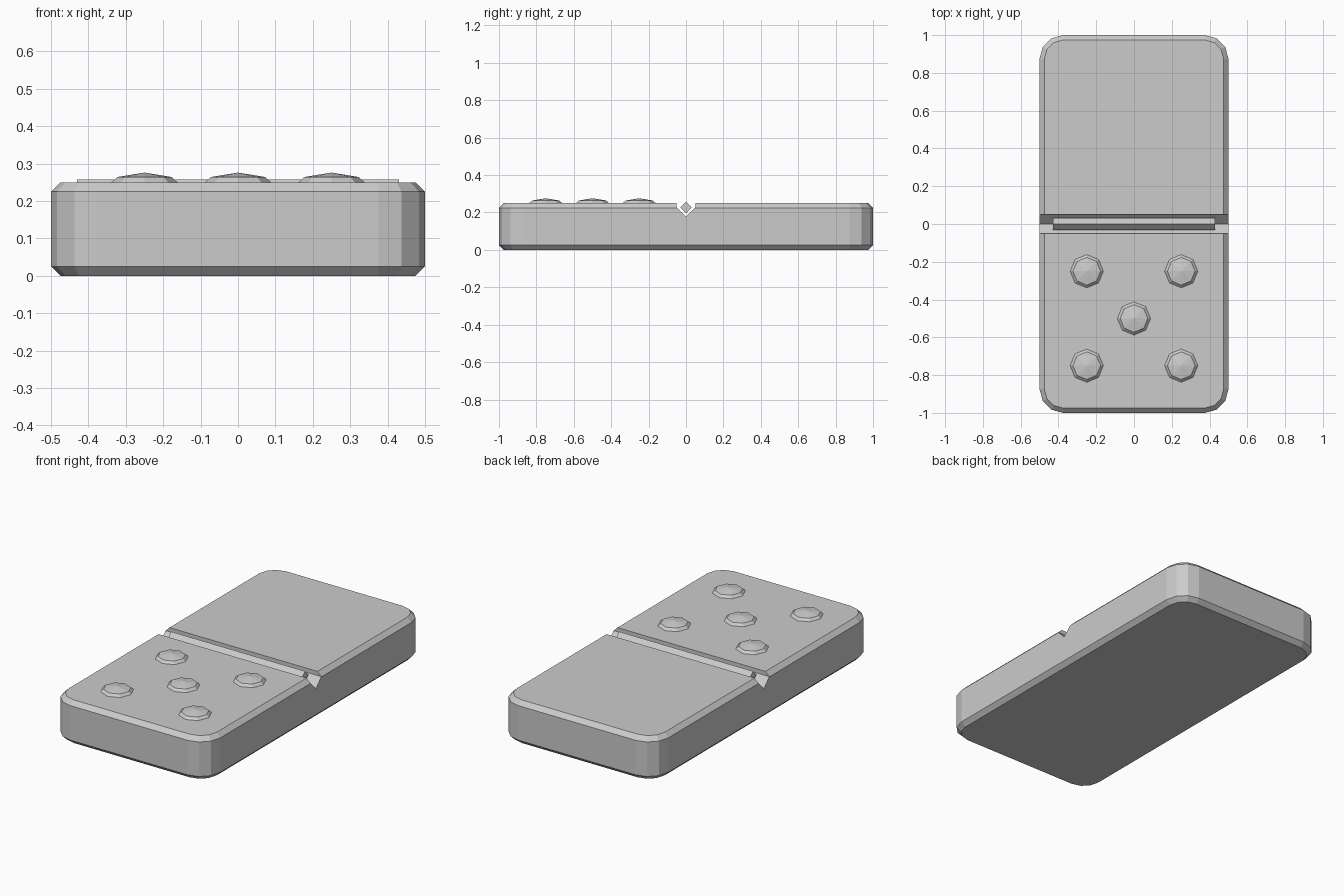
import bpy, bmesh, math

if "Cube" in bpy.data.objects:
    bpy.data.objects.remove(bpy.data.objects["Cube"])


def make_object(name, bm):
    bmesh.ops.recalc_face_normals(bm, faces=bm.faces)
    mesh = bpy.data.meshes.new(name)
    bm.to_mesh(mesh)
    bm.free()
    obj = bpy.data.objects.new(name, mesh)
    bpy.context.collection.objects.link(obj)
    return obj


def prism_x(name, profile, half):
    """Extrude a (y, z) profile along x."""
    bm = bmesh.new()
    face = bm.faces.new([bm.verts.new((-half, y, z)) for y, z in profile])
    new = bmesh.ops.extrude_face_region(bm, geom=[face])["geom"]
    verts = [v for v in new if isinstance(v, bmesh.types.BMVert)]
    bmesh.ops.translate(bm, verts=verts, vec=(2 * half, 0, 0))
    return make_object(name, bm)


def pip(name, x, y):
    """Low eight-sided stud with a shallow pointed top."""
    bm = bmesh.new()
    rings = []
    for r, z in ((0.088, 0.24), (0.088, 0.25), (0.073, 0.264)):
        rings.append([bm.verts.new((x + r * math.cos(i * math.pi / 4),
                                    y + r * math.sin(i * math.pi / 4), z)) for i in range(8)])
    tip = bm.verts.new((x, y, 0.276))
    bm.faces.new(rings[0][::-1])
    for i in range(8):
        j = (i + 1) % 8
        for low, high in zip(rings, rings[1:]):
            bm.faces.new((low[i], low[j], high[j], high[i]))
        bm.faces.new((rings[-1][i], rings[-1][j], tip))
    return make_object(name, bm)


# Tile body: rounded corners, then chamfered top and bottom rims
bm = bmesh.new()
bmesh.ops.create_cube(bm, size=1)
for v in bm.verts:
    v.co = (v.co.x, v.co.y * 2, (v.co.z + 0.5) * 0.25)
upright = [e for e in bm.edges if abs(e.verts[0].co.z - e.verts[1].co.z) > 0.1]
bmesh.ops.bevel(bm, geom=upright, offset=0.125, segments=3, profile=0.5, affect='EDGES')
rims = [e for e in bm.edges if abs(e.verts[0].co.z - e.verts[1].co.z) < 0.01]
bmesh.ops.bevel(bm, geom=rims, offset=0.025, segments=1, affect='EDGES')
body = make_object("tile_body", bm)

# Groove across the middle
cutter = prism_x("groove_cutter", [(-0.05, 0.4), (-0.05, 0.226), (0, 0.176),
                                   (0.05, 0.226), (0.05, 0.4)], 0.7)
cutter.hide_render = True
mod = body.modifiers.new("groove", 'BOOLEAN')
mod.operation = 'DIFFERENCE'
mod.solver = 'EXACT'
mod.object = cutter
bpy.context.view_layer.objects.active = body
bpy.ops.object.modifier_apply(modifier=mod.name)
bpy.data.objects.remove(cutter)

# Diamond-section divider bar lying in the groove
prism_x("divider_bar", [(-0.031, 0.227), (0, 0.196), (0.031, 0.227), (0, 0.258)], 0.43)

# Five pips on the front half
for n, (x, y) in enumerate([(-0.25, -0.25), (0.25, -0.25), (0, -0.5),
                            (-0.25, -0.75), (0.25, -0.75)], 1):
    pip(f"pip_{n}", x, y)
